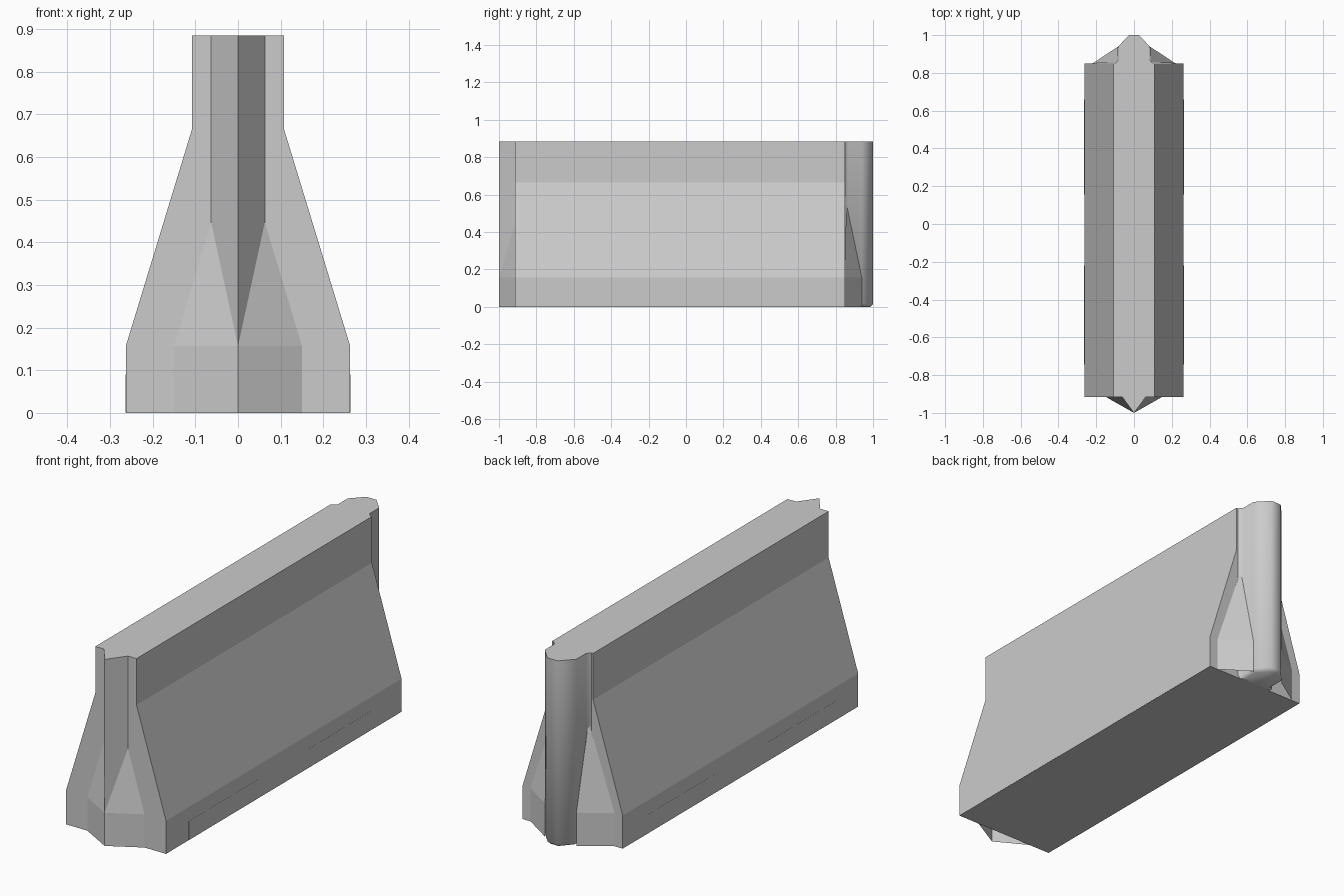
import bpy, bmesh

if "Cube" in bpy.data.objects:
    bpy.data.objects.remove(bpy.data.objects["Cube"])


def make_object(name, verts, faces):
    mesh = bpy.data.meshes.new(name)
    mesh.from_pydata(verts, [], faces)
    bm = bmesh.new()
    bm.from_mesh(mesh)
    bmesh.ops.recalc_face_normals(bm, faces=bm.faces)
    bm.to_mesh(mesh)
    bm.free()
    ob = bpy.data.objects.new(name, mesh)
    bpy.context.collection.objects.link(ob)
    return ob


def loft(name, loops):
    # join closed loops of equal length and cap both ends
    n = len(loops[0])
    verts = [v for loop in loops for v in loop]
    faces = [list(range(n)), list(range(len(verts) - n, len(verts)))]
    for k in range(len(loops) - 1):
        for i in range(n):
            j = (i + 1) % n
            faces.append((k * n + i, k * n + j, (k + 1) * n + j, (k + 1) * n + i))
    return make_object(name, verts, faces)


def mirrored(half):
    return half + [(-x, y) for x, y in reversed(half)]


Y0, Y1, TOP, FOOT = -0.915, 0.85, 0.885, 0.157

# Barrier body: stepped profile extruded along y
profile = mirrored([(0.263, 0), (0.263, FOOT), (0.108, 0.665), (0.108, TOP)])
loft("barrier_body", [[(x, y, z) for x, z in profile] for y in (Y0, Y1)])

# Front wedge: pointed nose widening at the foot, open underneath
verts, faces = [], []
for s in (1, -1):
    b = len(verts)
    verts += [(0.15 * s, Y0, 0), (0.15 * s, Y0, FOOT), (0.063 * s, Y0, 0.447),
              (0.063 * s, Y0, TOP), (0, -1, 0), (0, -1, FOOT), (0, -1, TOP),
              (0, Y0, TOP)]
    side = [(0, 4, 5, 1), (1, 5, 2), (2, 5, 6, 3), (3, 6, 7)]
    faces += [tuple(b + i for i in (f if s < 0 else f[::-1])) for f in side]
wedge = make_object("front_wedge", verts, faces)
bm = bmesh.new()
bm.from_mesh(wedge.data)
bmesh.ops.remove_doubles(bm, verts=bm.verts, dist=0.0001)
bmesh.ops.recalc_face_normals(bm, faces=bm.faces)
bm.to_mesh(wedge.data)
bm.free()

# Back tongue: smooth vertical key with a small chamfer at its foot
outer = mirrored([(0.1, Y1), (0.083, 0.868), (0.083, 0.94), (0.027, 1.0)])
inner = mirrored([(0.085, Y1), (0.068, 0.868), (0.068, 0.933), (0.021, 0.986)])
tongue = loft("back_tongue", [[(x, y, 0) for x, y in inner],
                              [(x, y, 0.015) for x, y in outer],
                              [(x, y, TOP) for x, y in outer]])
bpy.context.view_layer.objects.active = tongue
tongue.select_set(True)
bpy.ops.object.shade_smooth_by_angle(angle=0.9)
tongue.select_set(False)

# Flared wings either side of the tongue, open underneath
for s, label in ((1, "right"), (-1, "left")):
    v = [(0.22 * s, Y1, 0), (0.22 * s, Y1, FOOT), (0.083 * s, 0.94, 0),
         (0.083 * s, 0.94, FOOT), (0.088 * s, 0.856, 0.56)]
    f = [(0, 2, 3, 1), (1, 3, 4)]
    wing = make_object(label + "_wing", v, f if s < 0 else [q[::-1] for q in f])
    # make the outer side face the back
    if wing.data.polygons[0].normal.y < 0:
        wing.data.flip_normals()
if wedge.data.polygons[0].normal.y > 0:
    wedge.data.flip_normals()

# Lifting pocket panels, almost flush with the foot
for a, b, label in ((-0.745, -0.22, "front"), (0.155, 0.66, "back")):
    rect = [(a, 0.001), (b, 0.001), (b, 0.09), (a, 0.09)]
    loft(label + "_pocket_panel",
         [[(x, y, z) for y, z in rect] for x in (-0.2635, 0.2635)])
